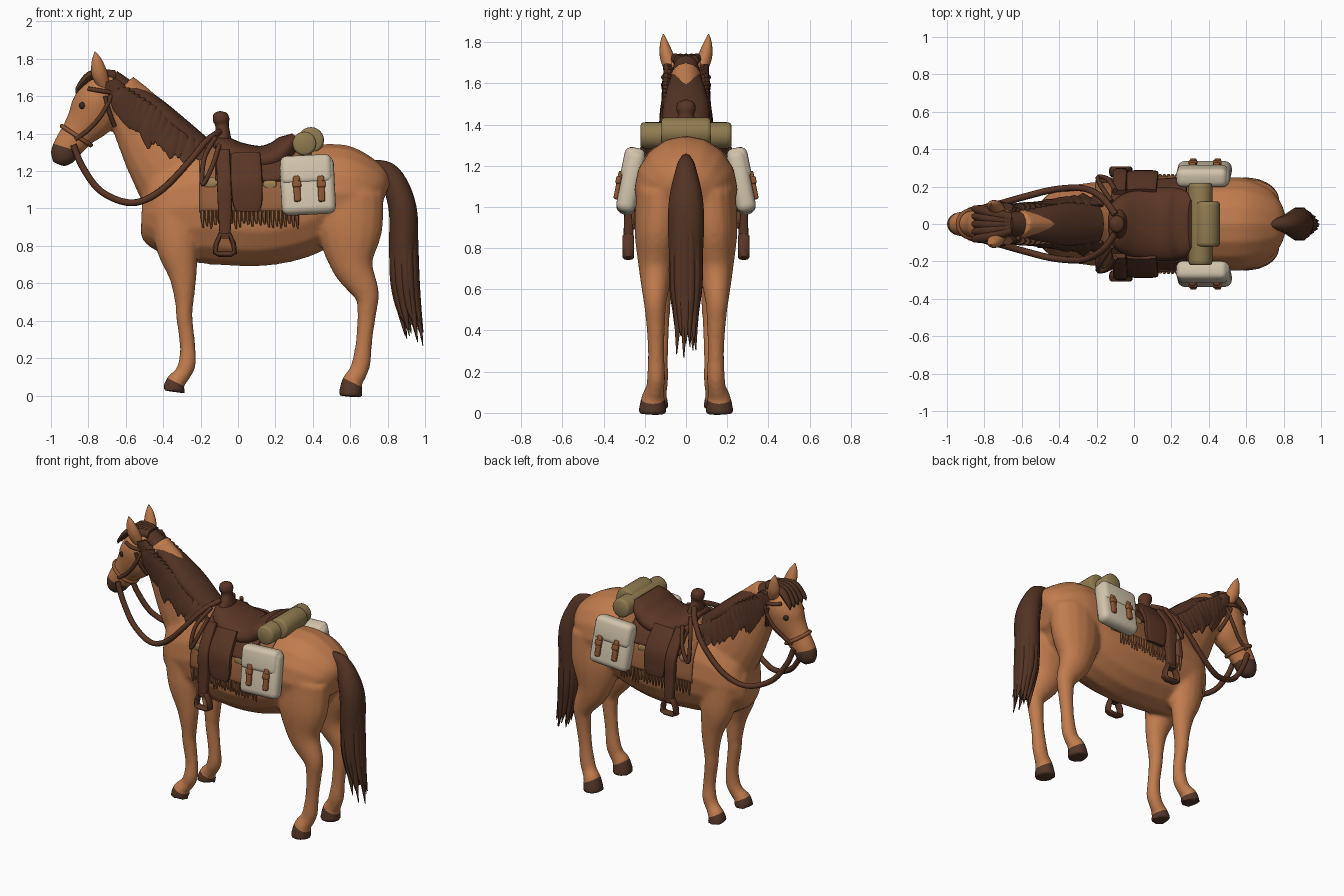
import bpy, bmesh, math, random
from mathutils import Vector
from mathutils.bvhtree import BVHTree

random.seed(4)
default = bpy.data.objects.get("Cube")
if default:
    bpy.data.objects.remove(default)


def material(name, *rgb):
    m = bpy.data.materials.new(name)
    m.use_nodes = True
    m.diffuse_color = (*rgb, 1)
    m.node_tree.nodes["Principled BSDF"].inputs["Base Color"].default_value = (*rgb, 1)
    return m


COAT = material("chestnut coat", .53, .2, .075)
HAIR = material("dark brown hair", .085, .033, .017)
HORN = material("hoof and muzzle brown", .09, .038, .022)
LEATHER = material("saddle leather", .1, .036, .018)
STRAP = material("tan strap", .27, .09, .032)
CLOTH = material("blanket brown", .3, .115, .045)
PATCH = material("blanket ochre", .36, .23, .09)
CANVAS = material("cream canvas", .64, .55, .41)
ROLL = material("olive bedroll", .28, .2, .08)
EYE = material("eye dark brown", .04, .02, .012)
made = []


def add(name, mesh, mat):
    ob = bpy.data.objects.new(name, mesh)
    bpy.context.collection.objects.link(ob)
    mesh.materials.append(mat)
    made.append(ob)
    return ob


def spline(keys, steps=6):
    """Smooth sampling through key tuples of any length."""
    out = []
    for i in range(len(keys) - 1):
        quad = [keys[max(i - 1, 0)], keys[i], keys[i + 1], keys[min(i + 2, len(keys) - 1)]]
        for j in range(steps):
            t = j / steps
            out.append(tuple(b + t * ((c - a) + t * (2*a - 5*b + 4*c - d + t * (3*b - a - 3*c + d))) / 2
                             if t else b for a, b, c, d in zip(*quad)))
    return out + [keys[-1]]


def loft(bm, keys, sides=16, side=(0, 1, 0), square=1, steps=6):
    """Skin of ellipses; each key is x, y, z, half depth, half width."""
    pts = spline(keys, steps)
    rings = []
    for i, p in enumerate(pts):
        t = (Vector(pts[min(i + 1, len(pts) - 1)][:3]) - Vector(pts[max(i - 1, 0)][:3])).normalized()
        n = t.cross(Vector(side)).normalized()
        s = n.cross(t)
        ring = []
        for k in range(sides):
            c, w = (math.copysign(abs(f) ** square, f) for f in
                    (math.cos(math.tau * k / sides), math.sin(math.tau * k / sides)))
            ring.append(bm.verts.new(Vector(p[:3]) + n * c * max(p[3], .002) + s * w * max(p[4], .002)))
        rings.append(ring)
    for a, b in zip(rings, rings[1:]):
        for k in range(sides):
            bm.faces.new((a[k], a[k - 1], b[k - 1], b[k]))
    bm.faces.new(rings[0])
    bm.faces.new(rings[-1][::-1])


def finish(name, bm, mat):
    bmesh.ops.recalc_face_normals(bm, faces=bm.faces[:])
    mesh = bpy.data.meshes.new(name)
    bm.to_mesh(mesh)
    bm.free()
    return add(name, mesh, mat)


def part(name, mat, *key_lists, **options):
    bm = bmesh.new()
    for keys in key_lists:
        loft(bm, keys, **options)
    return finish(name, bm, mat)


def bake(ob):
    """Replace an object's modifiers or curve by the resulting mesh."""
    mesh = bpy.data.meshes.new_from_object(ob.evaluated_get(bpy.context.evaluated_depsgraph_get()))
    bpy.data.objects.remove(ob)
    mesh.materials.clear()
    return mesh


def tube(name, points, radius, mat, cyclic=False):
    curve = bpy.data.curves.new(name, "CURVE")
    curve.dimensions = "3D"
    curve.bevel_depth, curve.bevel_resolution, curve.use_fill_caps = radius, 2, True
    pts = points if cyclic else spline(points)
    line = curve.splines.new("POLY")
    line.points.add(len(pts) - 1)
    for v, p in zip(line.points, pts):
        v.co = (*p, 1)
    line.use_cyclic_u = cyclic
    ob = bpy.data.objects.new(name + " path", curve)
    bpy.context.collection.objects.link(ob)
    return add(name, bake(ob), mat)


def box(name, at, size, mat, tilt=0, bevel=.04):
    bm = bmesh.new()
    bmesh.ops.create_cube(bm, size=1)
    bmesh.ops.scale(bm, vec=size, verts=bm.verts[:])
    bmesh.ops.bevel(bm, geom=bm.edges[:], offset=bevel, segments=4, profile=.5, affect="EDGES")
    ob = finish(name, bm, mat)
    ob.location, ob.rotation_euler = at, (tilt, -.05, 0)


def flip(keys, s):
    return [(k[0], k[1] * s, *k[2:]) for k in keys]


# Body: trunk, neck, head and legs fused into one skin
trunk = [(-.515, 0, .975, .11, .09), (-.47, 0, .975, .195, .15), (-.37, 0, .99, .275, .2),
         (-.15, 0, 1.02, .32, .23), (.1, 0, .99, .3, .245), (.3, 0, 1.02, .29, .25),
         (.45, 0, 1.08, .265, .25), (.6, 0, 1.08, .25, .245), (.72, 0, 1.07, .18, .19), (.78, 0, 1.05, .09, .1)]
neck = [(-.22, 0, 1.05, .28, .18), (-.4, 0, 1.28, .21, .13), (-.53, 0, 1.48, .16, .095), (-.65, 0, 1.63, .12, .08)]
head = [(-.67, 0, 1.7, .06, .07), (-.74, 0, 1.6, .115, .115), (-.78, 0, 1.5, .13, .105), (-.85, 0, 1.41, .095, .075),
        (-.91, 0, 1.33, .08, .068), (-.94, 0, 1.275, .068, .06), (-.957, 0, 1.235, .035, .035)]
foreleg = [(-.34, .1, 1, .14, .1), (-.325, .12, .8, .115, .09), (-.295, .13, .64, .075, .065), (-.287, .128, .5, .05, .052),
           (-.287, .127, .42, .044, .046), (-.27, .125, .27, .042, .038), (-.272, .13, .17, .047, .044),
           (-.3, .135, .11, .045, .044), (-.335, .145, .07, .052, .055), (-.345, .145, .02, .062, .066)]
hindleg = [(.6, .12, 1.08, .18, .12), (.597, .135, .88, .175, .115), (.612, .145, .7, .115, .085), (.685, .15, .55, .07, .058),
           (.69, .148, .46, .053, .048), (.675, .145, .3, .044, .04), (.66, .145, .18, .05, .044),
           (.64, .15, .12, .05, .045), (.61, .16, .07, .056, .058), (.6, .163, -.006, .066, .072)]
ob = part("body skin", COAT, trunk, neck, head, *(flip(leg, s) for leg in (foreleg, hindleg) for s in (1, -1)))
made.pop()
fuse = ob.modifiers.new("fuse", "REMESH")
fuse.mode, fuse.voxel_size = "VOXEL", .013
relax = ob.modifiers.new("relax", "SMOOTH")
relax.iterations = 5
body = add("horse_body", bake(ob), COAT)
body.data.materials.append(HORN)

# Hooves and muzzle cut off by slanted planes and darkened
bm = bmesh.new()
bm.from_mesh(body.data)
for point, normal, inside in (
        (Vector((.6, 0, .075)), Vector((.5, 0, 1)), lambda c: c.x > 0 and c.z < .16),
        (Vector((-.34, 0, .075)), Vector((.5, 0, 1)), lambda c: c.x < 0 and c.z < .16),
        (Vector((-1, 0, 1.35)), Vector((.3, 0, 1)), lambda c: c.x < -.84 and c.z > 1)):
    zone = [f for f in bm.faces if inside(f.calc_center_median())]
    geom = zone + list({e for f in zone for e in f.edges}) + list({v for f in zone for v in f.verts})
    bmesh.ops.bisect_plane(bm, geom=geom, plane_co=point, plane_no=normal)
    for f in bm.faces:
        c = f.calc_center_median()
        if inside(c) and (c - point).dot(normal) < 0:
            f.material_index = 1
bm.to_mesh(body.data)
bm.free()
skin = BVHTree.FromPolygons([v.co for v in body.data.vertices], [p.vertices[:] for p in body.data.polygons])


def cast(origin, target, gap):
    origin, target = Vector(origin), Vector(target)
    d = (target - origin).normalized()
    return (skin.ray_cast(origin, d)[0] or target) - d * gap


def on_side(x, z, s, gap=.01):
    return tuple(cast((x, s, z), (x, 0, z), gap))


# Mane: crest ridge with locks hanging on both sides
crest = [(-.68, 1.685, .06), (-.59, 1.625, .075), (-.465, 1.55, .1), (-.34, 1.45, .115), (-.2, 1.33, .1)]
fringe = [(-.64, 1.55), (-.58, 1.42), (-.5, 1.36), (-.38, 1.3), (-.22, 1.24)]
part("mane_crest", HAIR, [(x, 0, z, .06, w) for x, z, w in crest])
locks = []
for s in (1, -1):
    for (ax, az, _), (bx, bz) in zip(spline(crest, 4), spline(fringe, 4)):
        drop = random.uniform(-.05, .03)
        keys = []
        for f, wide in ((0, .035), (.3, .05), (.65, .045), (1, .004)):
            x, z = ax + (bx - ax) * f + .02 * f * f, az + (bz + drop - az) * f
            keys.append((*on_side(x, z, s, .014), wide, .022 * (1.1 - f)))
        locks.append(keys)
part("mane_locks", HAIR, *locks, sides=8, steps=4)
part("forelock", HAIR, *[[(-.66, y * .4, 1.71, .03, .03), (-.78, y * .8, 1.715, .025, .03),
                          (-.85, y, 1.65, .015, .02), (-.865, y * 1.1, 1.615, .003, .003)]
                         for y in (-.08, -.04, 0, .04, .08)], sides=8)

# Tail with ragged ends
tail = [[(.7, 0, 1.23, .03, .02), (.81, 0, 1.18, .06, .05), (.88, 0, 1, .075, .09),
         (.885, 0, .75, .075, .085), (.9, 0, .52, .055, .06), (.93, 0, .38, .01, .02)]]
for i in range(14):
    a = i * 2.4
    u, v = math.cos(a), math.sin(a)
    tail.append([(.885 + u * .045, v * .05, .95, .03, .03), (.89 + u * .05, v * .055, .65, .03, .03),
                 (.91 + u * .05, v * .045, .48, .02, .02),
                 (.94 + u * .05, v * .05, random.uniform(.26, .4), .002, .002)])
part("tail", HAIR, *tail, sides=10)

for s, hand in ((1, "left"), (-1, "right")):
    # Ears and eyes
    part(hand + "_ear", COAT, flip([(-.71, .06, 1.64, .03, .03), (-.74, .09, 1.72, .042, .035),
                                    (-.755, .105, 1.79, .028, .022), (-.765, .11, 1.84, .002, .002)], s))
    x, y, z = on_side(-.83, 1.55, s, -.006)
    part(hand + "_eye", EYE, [(x, y, z + .02 * math.cos(a), .02 * math.sin(a), .015 * math.sin(a))
                              for a in (0, .4, .8, 1.2, 1.6, 2, 2.4, 2.8, 3.1)], steps=1)
    # Bridle and reins
    for strap, path in (("cheek", ((-.66, 1.7), (-.68, 1.6), (-.73, 1.5), (-.8, 1.42), (-.87, 1.37))),
                        ("throat", ((-.71, 1.6), (-.69, 1.52), (-.66, 1.44))),
                        ("brow", ((-.68, 1.62), (-.74, 1.63), (-.8, 1.64)))):
        tube(f"{hand}_{strap}_strap", [on_side(x, z, s, .005) for x, z in path], .012, LEATHER)
    tube(hand + "_rein", flip([(-.88, .07, 1.34), (-.83, .08, 1.22), (-.73, .105, 1.09), (-.57, .15, 1.03),
                               (-.42, .185, 1.09), (-.27, .19, 1.24), (-.17, .14, 1.36), (-.1, .05, 1.41)], s), .018, LEATHER)
    tube(hand + "_rein_coil", flip([(-.12, .12, 1.38), (-.18, .21, 1.27), (-.19, .25, 1.13),
                                    (-.14, .24, 1.22), (-.1, .18, 1.34)], s), .013, LEATHER)
    # Fender, stirrup leather and stirrup
    part(hand + "_fender", LEATHER, flip([(.04, .17, 1.29, .08, .02), (.045, .255, 1.16, .085, .02),
         (.05, .27, 1.04, .08, .018), (.05, .27, .985, .065, .015)], s), square=.5)
    part(hand + "_stirrup_leather", LEATHER, flip([(-.08, .17, 1.31, .035, .015), (-.075, .265, 1.15, .038, .02),
         (-.07, .275, 1, .037, .023), (-.07, .28, .84, .028, .024)], s), square=.5)
    stirrup = tube(hand + "_stirrup", [(dx, 0, z) for dx, z in
         ((-.025, .86), (.025, .86), (.046, .81), (.052, .765), (.03, .755),
          (-.03, .755), (-.052, .765), (-.046, .81))], .014, LEATHER, True)
    stirrup.location, stirrup.scale.y = (-.07, s * .28, 0), 2
    # Saddlebag with flap and two buckle straps
    lean = s * .2
    turn = lambda x, y, z: (.37 + x, s * (.268 + y * math.cos(.2) - z * math.sin(.2)), 1.12 + z * math.cos(.2))
    box(hand + "_bag", turn(.003, 0, 0), (.29, .095, .31), CANVAS, lean)
    box(hand + "_bag_flap", turn(-.005, .006, .085), (.275, .102, .16), CANVAS, lean, .035)
    for dx in (-.055, .075):
        box(hand + "_bag_strap", turn(dx, .055, -.015), (.036, .03, .14), STRAP, lean, .01)
        box(hand + "_bag_buckle", turn(dx, .063, .01), (.046, .026, .035), STRAP, lean, .008)
    # Blanket fringe and ochre patches
    tassels = []
    for i in range(24):
        x = -.19 + i * .022
        y = on_side(x, .98, s, .014)[1]
        tassels.append([(x, y, .99, .009, .008), (x, y, .95, .01, .009),
                        (x + .004, y * .99, random.uniform(.89, .92), .004, .004)])
    part(hand + "_fringe", CLOTH, *tassels, sides=6, steps=2)
    for x, z, w in ((-.15, 1.14, .04), (.17, 1.13, .035)):
        part(hand + "_blanket_patch", PATCH, [(*on_side(x + dx * w, z, s, .017), h, .006)
             for dx, h in ((-1, .006), (-.6, .024), (.6, .024), (1, .006))], sides=8)


def drape(name, x0, x1, reach, gap, mat, thick):
    """Cloth laid over the back, found by casting rays onto the body."""
    bm = bmesh.new()
    rows = []
    for i in range(17):
        x = x0 + (x1 - x0) * i / 16
        rows.append([])
        for j in range(33):
            a = math.radians(reach) * (j / 16 - 1)
            d = Vector((0, math.sin(a), math.cos(a)))
            rows[-1].append(bm.verts.new(cast(Vector((x, 0, 1)) + d, (x, 0, 1), gap)))
    for a, b in zip(rows, rows[1:]):
        for j in range(32):
            bm.faces.new((a[j], b[j], b[j + 1], a[j + 1]))
    ob = finish(name, bm, mat)
    ob.modifiers.new("thickness", "SOLIDIFY").thickness = thick


# Blanket and saddle
drape("blanket", -.205, .39, 95, .012, CLOTH, .015)
drape("saddle_skirt", -.12, .28, 58, .035, LEATHER, .025)
part("saddle_seat", LEATHER, [(-.13, 0, 1.32, .05, .08), (-.09, 0, 1.32, .07, .14), (0, 0, 1.28, .075, .18),
     (.12, 0, 1.255, .08, .195), (.21, 0, 1.28, .08, .195), (.27, 0, 1.34, .065, .18), (.305, 0, 1.39, .02, .13)], sides=24)
part("saddle_horn", LEATHER, [(-.075, 0, 1.3, .05, .12), (-.08, 0, 1.38, .042, .075), (-.085, 0, 1.44, .036, .04),
     (-.09, 0, 1.475, .044, .047), (-.098, 0, 1.505, .036, .04), (-.1, 0, 1.52, .01, .01)])

# Bedroll across the back of the saddle, with a thicker folded middle
for name, x, z, half, r in (("bedroll", .355, 1.347, .22, .064), ("bedroll_middle", .39, 1.365, .12, .07)):
    part(name, ROLL, [(x, side * (half - inset), z, r * k, r * k) for side, inset, k in
         ((-1, 0, .8), (-1, .006, .95), (-1, .02, 1), (1, .02, 1), (1, .006, .95), (1, 0, .8))],
         side=(1, 0, 0), sides=24, steps=1)

# Noseband around the muzzle
centre, across = Vector((-.865, 0, 1.39)), Vector((-.83, 0, .55))
band = [centre + (across * math.cos(a) + Vector((0, 1, 0)) * math.sin(a)) * .17
        for a in (math.tau * i / 24 for i in range(24))]
tube("noseband", [tuple(cast(p, centre, .004)) for p in band], .012, STRAP, True)

# Shading
for ob in made:
    ob.select_set(True)
bpy.context.view_layer.objects.active = body
bpy.ops.object.shade_smooth_by_angle(angle=math.radians(50))
